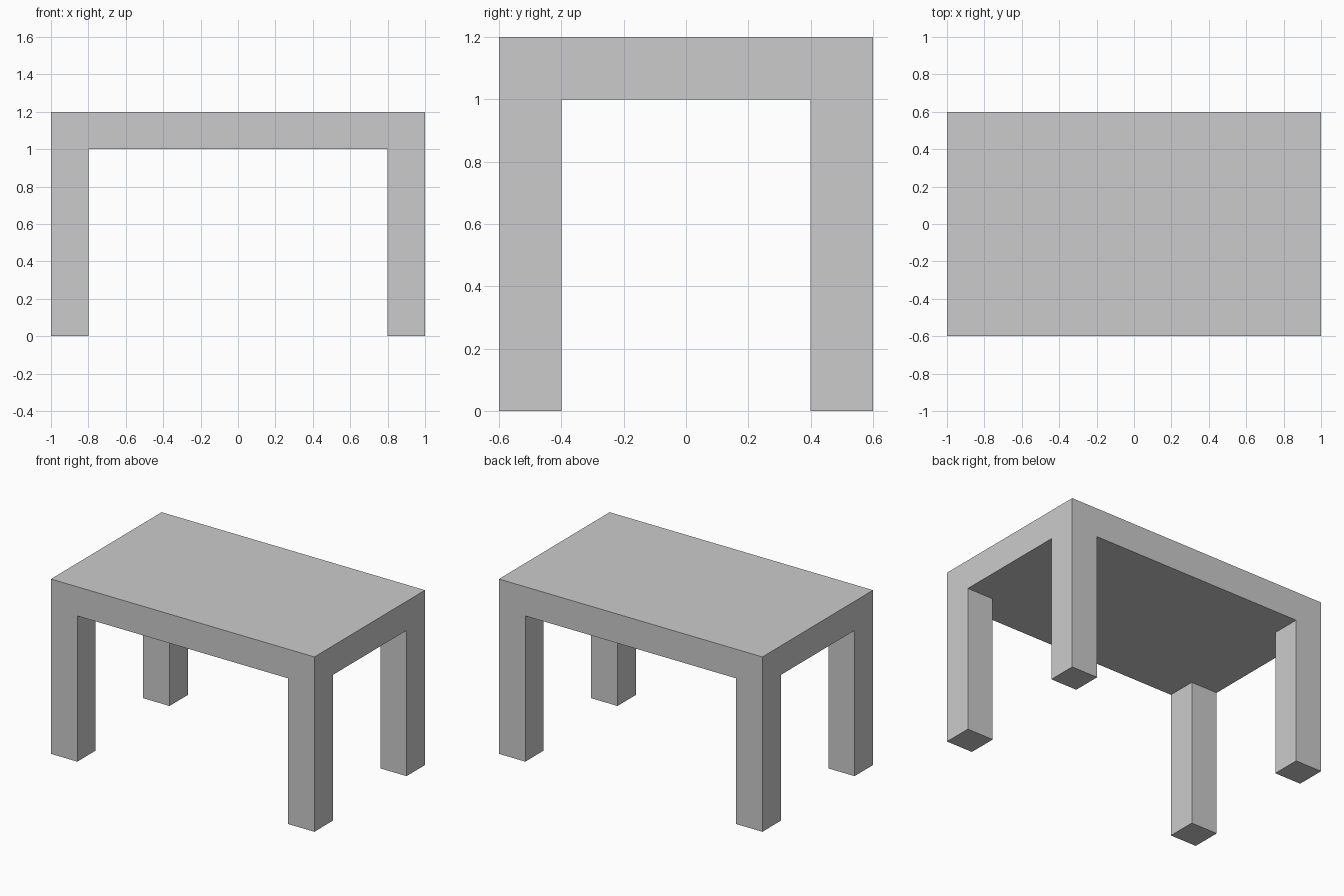
import bpy
import bmesh
from mathutils import Matrix, Vector

if "Cube" in bpy.data.objects:
    bpy.data.objects.remove(bpy.data.objects["Cube"])

LENGTH, DEPTH, HEIGHT = 2.0, 1.2, 1.2
THICK = 0.2   # slab thickness
LEG = 0.2     # square leg width

bm = bmesh.new()

# Table top slab
bmesh.ops.create_cube(
    bm, size=1.0,
    matrix=Matrix.Translation((0, 0, HEIGHT - THICK / 2))
    @ Matrix.Diagonal((LENGTH, DEPTH, THICK, 1)))

# Cut lines marking out the leg footprints
for axis, half in ((Vector((1, 0, 0)), LENGTH / 2), (Vector((0, 1, 0)), DEPTH / 2)):
    for side in (-1, 1):
        bmesh.ops.bisect_plane(
            bm, geom=bm.verts[:] + bm.edges[:] + bm.faces[:],
            plane_co=axis * side * (half - LEG), plane_no=axis)

# Legs: pull the four corner faces of the underside down to the floor
bm.normal_update()
corners = []
for f in bm.faces:
    c = f.calc_center_median()
    if f.normal.z < -0.9 and abs(c.x) > LENGTH / 2 - LEG and abs(c.y) > DEPTH / 2 - LEG:
        corners.append(f)
legs = bmesh.ops.extrude_discrete_faces(bm, faces=corners)["faces"]
for f in legs:
    for v in f.verts:
        v.co.z = 0.0

bmesh.ops.recalc_face_normals(bm, faces=bm.faces[:])

# One continuous body, flush legs and top
mesh = bpy.data.meshes.new("table")
bm.to_mesh(mesh)
bm.free()
table = bpy.data.objects.new("table", mesh)
bpy.context.collection.objects.link(table)
